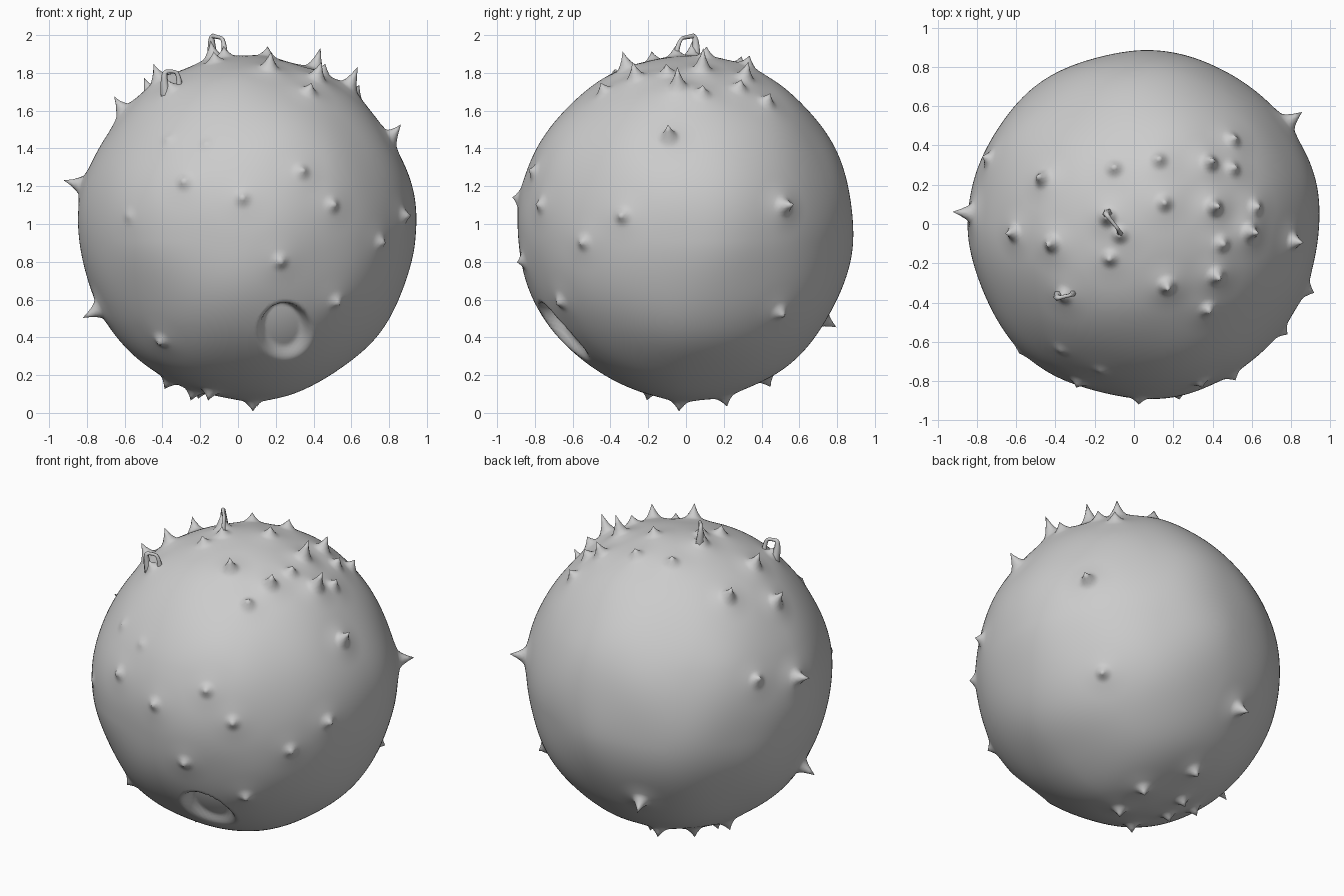
import bpy
import bmesh
import math
from mathutils import Vector, kdtree, noise

if "Cube" in bpy.data.objects:
    bpy.data.objects.remove(bpy.data.objects["Cube"], do_unlink=True)

CENTRE = Vector((0.05, 0, 0.98))
RADII = Vector((0.89, 0.885, 0.91))

stone = bpy.data.materials.new("plain_grey")
stone.use_nodes = True
grey = (0.6, 0.6, 0.6, 1)
stone.diffuse_color = grey
stone.node_tree.nodes["Principled BSDF"].inputs["Base Color"].default_value = grey


def on_body(axis, sign, a, b):
    """Point of the body surface from two coordinates, solved along the third axis."""
    others = [i for i in range(3) if i != axis]
    p = Vector((0, 0, 0))
    total = 0
    for i, value in zip(others, (a, b)):
        p[i] = (value - CENTRE[i]) / RADII[i]
        total += p[i] ** 2
    p[axis] = sign * math.sqrt(max(0, 1 - total))
    p.normalize()
    return Vector(CENTRE[i] + p[i] * RADII[i] for i in range(3))


def outward(p):
    return Vector((p[i] - CENTRE[i]) / RADII[i] ** 2 for i in range(3)).normalized()


# Spike groups: solved axis, side, height, pairs of the other two coordinates
X, Y, Z = range(3)
groups = [
    # crown of spikes, tall then short
    (Z, 1, 0.13, [(0.41, 0.08), (0.58, -0.05)]),
    (Z, 1, 0.1, [(-0.13, 0.04), (-0.61, -0.05), (-0.42, -0.1), (0.17, -0.32),
                 (-0.47, 0.23), (0.38, 0.31), (0.42, -0.26), (0.81, -0.09)]),
    (Z, 1, 0.06, [(-0.1, 0.29), (0.13, 0.32), (0.5, 0.28), (0.5, 0.43), (0.15, 0.11),
                  (-0.07, -0.05), (-0.12, -0.18), (0.44, -0.1), (-0.36, -0.36),
                  (0.38, -0.43), (0.61, 0.08), (-0.73, 0.33)]),
    # front nubs
    (Y, -1, 0.04, [(-0.4, 0.39), (0.02, 1.13), (-0.27, 1.22), (0.34, 1.27), (0.49, 1.1),
                   (0.75, 0.9), (0.23, 0.8), (0.52, 0.6)]),
    (Y, -1, 0.015, [(-0.37, 1.44), (-0.17, 1.42), (-0.57, 1.04)]),
    # flank spikes
    (X, -1, 0.11, [(0.05, 1.21), (-0.12, 0.55)]),
    (X, 1, 0.1, [(0.51, 1.09)]),
    (X, 1, 0.05, [(0.49, 0.53), (-0.33, 1.05)]),
    # back spike
    (Y, 1, 0.1, [(-0.18, 0.5)]),
    # underside spikes
    (Z, -1, 0.06, [(-0.23, 0.03), (0.08, -0.03), (-0.2, 0.2), (-0.36, 0.1),
                   (-0.1, 0.42), (-0.15, -0.2), (0.1, 0.2)]),
]

# Body: a dense ball with gentle lumps
bm = bmesh.new()
bmesh.ops.create_icosphere(bm, subdivisions=7, radius=1)
bm.verts.ensure_lookup_table()
tree = kdtree.KDTree(len(bm.verts))
for v in bm.verts:
    v.co = CENTRE + v.co * RADII
    tree.insert(v.co, v.index)
tree.balance()
base = [v.co.copy() for v in bm.verts]
shift = [outward(p) * 0.018 * noise.noise(p * 2.2) for p in base]

# Pull out spikes with a wide soft foot and a narrow tip
FOOT, TIP = 0.17, 0.055
for axis, side, height, places in groups:
    for a, b in places:
        root = tree.find(on_body(axis, side, a, b))[0]
        way = outward(root)
        if axis == Z and side > 0:
            way = (way + Vector((0, 0, 0.7))).normalized()
        for co, i, d in tree.find_range(root, FOOT):
            lift = 0.3 * (1 - d / FOOT) ** 2.5 + 0.7 * max(0, 1 - d / TIP) ** 1.6
            shift[i] += way * height * lift

# Hollow low on the front, deepest under its upper lip
for i, p in enumerate(base):
    if p.y < 0:
        u, w = (p.x - 0.25) / 0.15, (p.z - 0.43) / 0.16
        edge = min(1, max(0, (1 - math.hypot(u, w)) / 0.35))
        if edge > 0:
            depth = 0.11 * edge * edge * (3 - 2 * edge)
            shift[i] -= outward(p) * depth * (0.3 + 0.7 * min(1, max(0, (w + 1) / 2)))

for v, move in zip(bm.verts, shift):
    v.co += move
for f in bm.faces:
    f.smooth = True
mesh = bpy.data.meshes.new("spiky_ball")
bm.to_mesh(mesh)
bm.free()
mesh.materials.append(stone)
ball = bpy.data.objects.new("spiky_ball", mesh)
bpy.context.collection.objects.link(ball)


# Thin bridges joining neighbouring spikes on the crown
def bridge(name, points, radii):
    curve = bpy.data.curves.new(name, "CURVE")
    curve.dimensions = "3D"
    curve.bevel_depth = 1
    curve.bevel_resolution = 1
    curve.use_fill_caps = True
    line = curve.splines.new("NURBS")
    line.points.add(len(points) - 1)
    for point, co, r in zip(line.points, points, radii):
        point.co = (*co, 1)
        point.radius = r
    line.use_endpoint_u = True
    line.order_u = 3
    curve.materials.append(stone)
    bpy.context.collection.objects.link(bpy.data.objects.new(name, curve))


thin = (0.03, 0.015, 0.01, 0.01, 0.02)
bridge("crown_bridge", [(-0.13, 0.05, 1.86), (-0.15, 0.06, 2), (-0.11, 0.01, 1.99),
                        (-0.07, -0.04, 1.98), (-0.07, -0.06, 1.86)], thin)
bridge("front_bridge", [(-0.38, -0.36, 1.68), (-0.4, -0.38, 1.8), (-0.36, -0.37, 1.81),
                        (-0.31, -0.36, 1.8), (-0.31, -0.35, 1.71)], thin)
